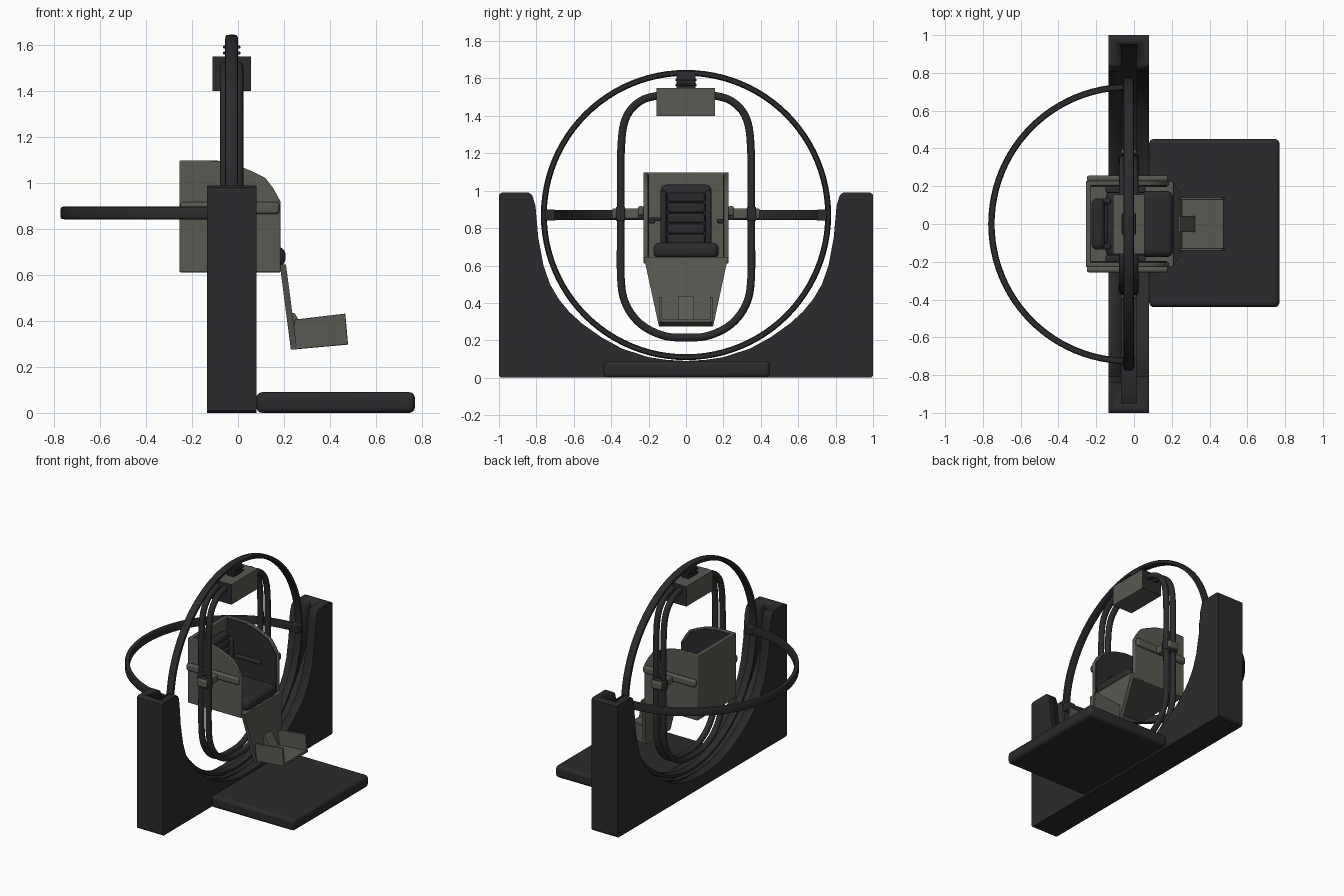
import bpy, bmesh, math
from mathutils import Vector

if "Cube" in bpy.data.objects:
    bpy.data.objects.remove(bpy.data.objects["Cube"])

def mat(name, c):
    m = bpy.data.materials.new(name)
    m.diffuse_color = (*c, 1)
    m.use_nodes = True
    m.node_tree.nodes["Principled BSDF"].inputs["Base Color"].default_value = m.diffuse_color
    return m

DARK = mat("charcoal", (0.024, 0.024, 0.026))
GREY = mat("warm grey", (0.10, 0.10, 0.086))

def finish(name, bm, m, bevel=0, segs=2):
    bmesh.ops.recalc_face_normals(bm, faces=bm.faces)
    me = bpy.data.meshes.new(name)
    bm.to_mesh(me)
    bm.free()
    ob = bpy.data.objects.new(name, me)
    bpy.context.collection.objects.link(ob)
    me.materials.append(m)
    if bevel:
        b = ob.modifiers.new("bevel", 'BEVEL')
        b.width, b.segments, b.limit_method = bevel, segs, 'ANGLE'
    bpy.ops.object.select_all(action='DESELECT')
    bpy.context.view_layer.objects.active = ob
    ob.select_set(True)
    bpy.ops.object.shade_smooth_by_angle(angle=math.radians(35))
    return ob

def box(name, x, y, z, m, bevel=0, segs=2):
    bm = bmesh.new()
    bmesh.ops.create_cube(bm, size=1)
    for v in bm.verts:
        v.co = [a[0] + (c + 0.5) * (a[1] - a[0]) for a, c in zip((x, y, z), v.co)]
    return finish(name, bm, m, bevel, segs)

def prism(name, pts, lo, hi, axis, m, bevel=0):
    """Extrude a profile: axis 'x' takes (y, z) points, axis 'y' takes (x, z) points."""
    bm = bmesh.new()
    put = (lambda p, t: (t, p[0], p[1])) if axis == 'x' else (lambda p, t: (p[0], t, p[1]))
    a = [bm.verts.new(put(p, lo)) for p in pts]
    b = [bm.verts.new(put(p, hi)) for p in pts]
    bm.faces.new(a)
    bm.faces.new(b[::-1])
    for i in range(len(pts)):
        j = (i + 1) % len(pts)
        bm.faces.new((a[i], a[j], b[j], b[i]))
    return finish(name, bm, m, bevel)

def sweep(name, path, w, h, place, m, closed=True, power=0.6):
    """Sweep a rounded section (w in plane, h across) along a 2D path."""
    n, k = len(path), 14
    sec = []
    for i in range(k):
        a = 2 * math.pi * (i + 0.5) / k
        c, s = math.cos(a), math.sin(a)
        sec.append((math.copysign(abs(c) ** power, c) * w / 2,
                    math.copysign(abs(s) ** power, s) * h / 2))
    bm = bmesh.new()
    rings = []
    for i, p in enumerate(path):
        q = path[(i + 1) % n] if closed else path[min(i + 1, n - 1)]
        r = path[i - 1] if closed else path[max(i - 1, 0)]
        t = (Vector(q) - Vector(r)).normalized()
        rings.append([bm.verts.new(place(p[0] + t.y * u, p[1] - t.x * u, v)) for u, v in sec])
    for i in range(n if closed else n - 1):
        a, b = rings[i], rings[(i + 1) % n]
        for j in range(k):
            bm.faces.new((a[j], a[(j + 1) % k], b[(j + 1) % k], b[j]))
    if not closed:
        bm.faces.new(rings[0])
        bm.faces.new(rings[-1])
    return finish(name, bm, m)

def catmull(pts, steps=6):
    P, out = [Vector(p) for p in pts], []
    n = len(P)
    for i in range(n):
        a, b, c, d = P[i - 1], P[i], P[(i + 1) % n], P[(i + 2) % n]
        for s in range(steps):
            t = s / steps
            out.append(0.5 * (2 * b + (c - a) * t + (2 * a - 5 * b + 4 * c - d) * t * t
                              + (3 * b - a - 3 * c + d) * t ** 3))
    return out

def arc(r, a0, a1, n, cu=0, cv=0):
    return [(cu + r * math.cos(a0 + (a1 - a0) * i / n),
             cv + r * math.sin(a0 + (a1 - a0) * i / n)) for i in range(n + 1)]

# Cradle stand with a ring channel cut along its hollow
half = [(.99, 0), (1, .01), (1, .98), (.985, .99), (.84, .99), (.822, .975), (.805, .92), (.79, .75),
        (.762, .6), (.727, .5), (.68, .42), (.625, .353), (.556, .29), (.45, .215),
        (.34, .155), (.2, .11), (.1, .095)]
stand = prism("cradle_stand", half + [(0, .09)] + [(-y, z) for y, z in half[::-1]],
              -.135, .08, 'x', DARK)
slot = prism("channel_cutter", [(.95 * math.cos(a), .99 + .93 * math.sin(a))
             for a in (2 * math.pi * i / 96 for i in range(96))], -.065, .012, 'x', DARK)
slot.hide_render = True
slot.hide_set(True)
cut = stand.modifiers.new("channel", 'BOOLEAN')
cut.operation, cut.object, cut.solver = 'DIFFERENCE', slot, 'EXACT'

# Step platform
box("step_platform", (.08, .77), (-.44, .45), (0, .09), DARK, .025, 4)

# Large upright ring and the half ring behind it
sweep("outer_ring", arc(.76, 0, 2 * math.pi * 95 / 96, 95, 0, .87), .032, .055,
      lambda u, v, w: (-.028 + w, u, v), DARK)
sweep("rear_half_ring", arc(.725, math.pi / 2, 1.5 * math.pi, 48, -.03, 0), .034, .055,
      lambda u, v, w: (u, v, .87 + w), DARK, closed=False, power=.35)

# Twin tube inner frame
side = [(.12, .225), (.24, .285), (.32, .39), (.348, .53), (.348, .85), (.348, 1.2),
        (.325, 1.38), (.25, 1.475), (.14, 1.51)]
loop = catmull([(0, .215)] + side + [(0, 1.515)] + [(-y, z) for y, z in side[::-1]])
for i, x in enumerate((-.058, .002)):
    sweep(f"inner_frame_{i + 1}", loop, .042, .042,
          lambda u, v, w, x=x: (x + w, u, v), DARK, power=.9)

# Top motor housing, dark at both ends, and its neck
housing = box("motor_housing", (-.112, .056), (-.158, .156), (1.4, 1.55), GREY)
housing.data.materials.append(DARK)
for f in housing.data.polygons:
    f.material_index = int(abs(f.normal.y) > .9)
box("housing_neck", (-.055, 0), (-.05, .05), (1.54, 1.63), DARK, .006)
for i in range(2):
    box(f"neck_collar_{i + 1}", (-.065, .01), (-.056, .056),
        (1.56 + i * .026, 1.572 + i * .026), DARK, .003)

# Cabin shell: sides, dark lining, rails and mounts mirrored left and right
wall = [(-.255, .612), (.185, .612), (.185, .92), (.155, .975), (.12, 1.022), (.06, 1.052),
        (-.01, 1.08), (-.09, 1.098), (-.255, 1.098)]
inner = [(-.23, .64), (.175, .64), (.175, .918), (.11, 1.012), (.055, 1.042), (-.015, 1.07),
         (-.09, 1.087), (-.23, 1.087)]
for s, tag in ((1, "left"), (-1, "right")):
    def span(a, b, s=s):
        return sorted((s * a, s * b))
    prism(f"cabin_wall_{tag}", wall, *span(.203, .228), 'y', GREY, .005)
    prism(f"wall_lining_{tag}", inner, *span(.197, .204), 'y', DARK)
    box(f"side_rail_{tag}", (-.25, .18), span(.225, .257), (.865, .918), GREY, .012)
    box(f"pivot_mount_{tag}", (-.068, .012), span(.25, .395), (.85, .905), GREY, .008)
    box(f"pivot_clamp_{tag}", (-.082, .024), span(.325, .375), (.838, .915), DARK, .008)
    box(f"ring_bracket_{tag}", (-.06, .006), span(.7, .755), (.84, .9), DARK, .006)
    box(f"armrest_{tag}", (-.15, .06), span(.165, .2), (.825, .85), DARK, .008)
box("cabin_back", (-.255, -.228), (-.215, .215), (.612, 1.098), GREY, .005)
box("cabin_floor", (-.25, .183), (-.21, .21), (.612, .642), GREY)

# Seat: cushion, backrest and padded ribs
box("seat_cushion", (-.15, .207), (-.175, .175), (.638, .722), DARK, .034, 5)
box("seat_backrest", (-.225, -.155), (-.136, .136), (.67, 1.032), DARK, .03, 4)
for i in range(5):
    z = .715 + i * .056
    box(f"back_pad_{i + 1}", (-.17, -.138), (-.1, .1), (z, z + .05), DARK, .012, 3)
for s, tag in ((1, "left"), (-1, "right")):
    box(f"back_bolster_{tag}", (-.175, -.12), sorted((s * .104, s * .136)), (.7, 1.0),
        DARK, .014, 3)
box("control_lever", (-.01, .012), (-.2, -.135), (.838, .856), DARK, .005)

# Tapered leg panel
leg = box("leg_panel", (0, .027), (-1, 1), (.275, .645), GREY)
for v in leg.data.vertices:
    t = (v.co.z - .275) / .37
    v.co.x += .23 - .048 * t
    v.co.y *= .145 + .08 * t

# Foot tray with side walls and a centre wedge
prism("foot_floor", [(.232, .275), (.477, .297), (.475, .315), (.232, .294)],
      -.14, .14, 'y', GREY)
for s, tag in ((1, "left"), (-1, "right")):
    prism(f"foot_side_{tag}", [(.235, .275), (.479, .298), (.467, .432), (.245, .406)],
          *sorted((s * .127, s * .143)), 'y', GREY, .003)
prism("foot_wedge", [(.222, .435), (.246, .435), (.325, .3), (.24, .288)],
      -.043, .043, 'y', GREY)
